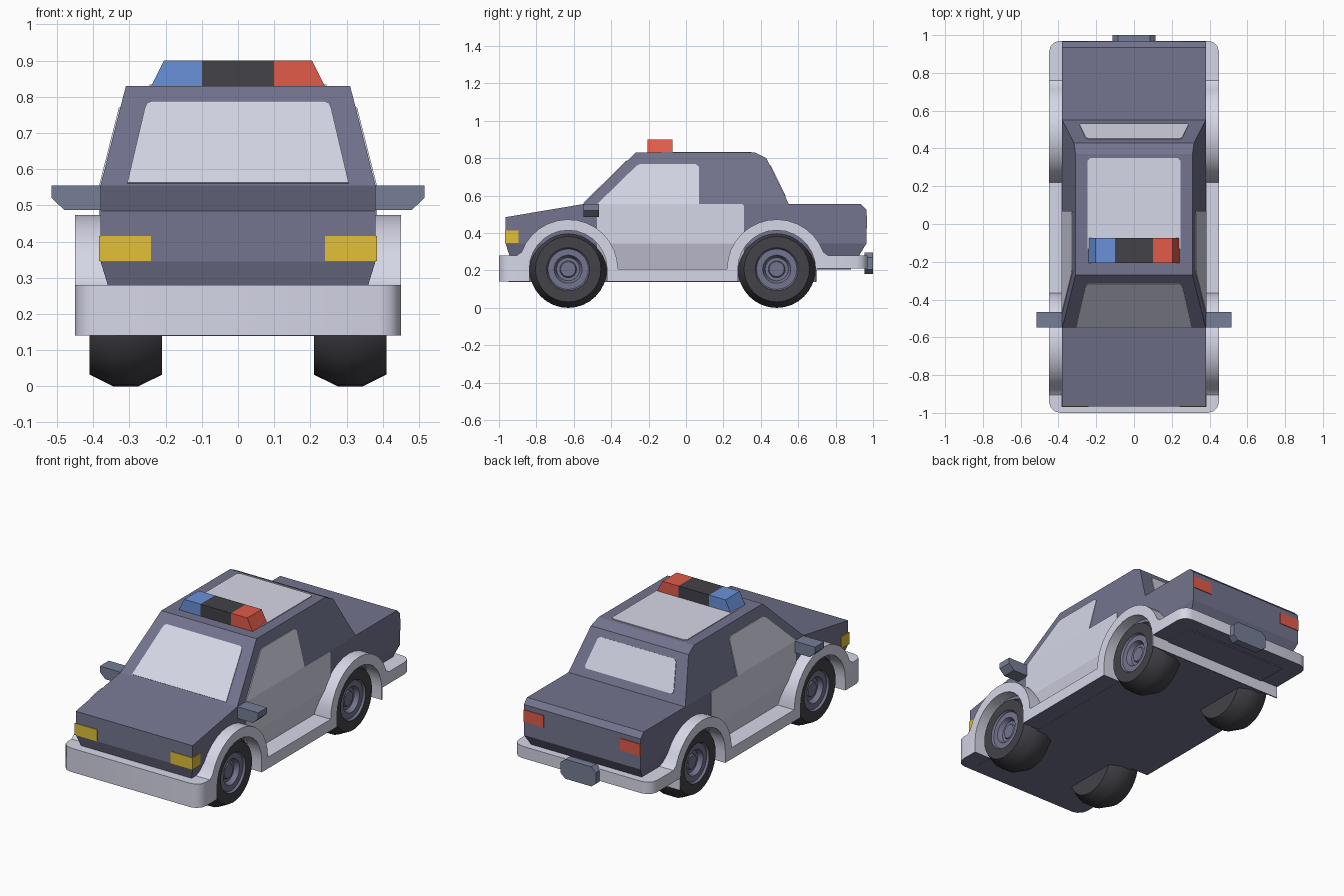
import bpy, bmesh, math
from mathutils import Vector

if "Cube" in bpy.data.objects:
    bpy.data.objects.remove(bpy.data.objects["Cube"])


def material(name, rgb):
    lin = [((c / 255 + 0.055) / 1.055) ** 2.4 for c in rgb]
    m = bpy.data.materials.new(name)
    m.diffuse_color = (*lin, 1)
    m.use_nodes = True
    m.node_tree.nodes["Principled BSDF"].inputs["Base Color"].default_value = m.diffuse_color
    return m


SLATE = material("slate_body", (115, 116, 142))
LIGHT = material("light_grey", (214, 215, 231))
STEEL = material("steel_grey", (118, 126, 150))
BLACK = material("black_rubber", (66, 66, 72))
YELLOW = material("yellow_lamp", (226, 192, 56))
RED = material("red_lamp", (226, 91, 73))
BLUE = material("blue_lamp", (105, 145, 217))


def finish(name, bm, mats, smooth=False):
    bmesh.ops.recalc_face_normals(bm, faces=bm.faces[:])
    me = bpy.data.meshes.new(name)
    bm.to_mesh(me)
    bm.free()
    for m in mats:
        me.materials.append(m)
    if smooth:
        for p in me.polygons:
            p.use_smooth = True
        me.set_sharp_from_angle(angle=math.radians(35))
    ob = bpy.data.objects.new(name, me)
    bpy.context.collection.objects.link(ob)
    return ob


def ring_solid(a, b):
    """Closed solid between two matching rings of points."""
    bm = bmesh.new()
    va = [bm.verts.new(p) for p in a]
    vb = [bm.verts.new(p) for p in b]
    n = len(va)
    bm.faces.new(va)
    bm.faces.new(vb[::-1])
    for i in range(n):
        j = (i + 1) % n
        bm.faces.new((va[i], vb[i], vb[j], va[j]))
    return bm


def solid(name, a, b, mat):
    return finish(name, ring_solid(a, b), [mat])


def box(name, lo, hi, mat):
    ring = [(lo[0], lo[1]), (hi[0], lo[1]), (hi[0], hi[1]), (lo[0], hi[1])]
    return solid(name, [(x, y, lo[2]) for x, y in ring], [(x, y, hi[2]) for x, y in ring], mat)


def half_width(z):
    if z > 0.555:
        return 0.38 - 0.07 * (z - 0.555) / 0.275
    if z < 0.345:
        return 0.38 - 0.02 * (0.345 - z) / 0.065
    return 0.38


# Body shell: side profiles whose width follows the height
shells = {
    "cabin": [(-.55, .555), (-.27, .83), (.37, .83), (.43, .80), (.55, .555)],
    "body": [(-.965, .345), (-.965, .485), (-.55, .555), (.935, .555), (.965, .525), (.965, .345)],
    "lower_body": [(-.965, .345), (.965, .345), (.88, .205), (-.92, .205)],
}
for name, prof in shells.items():
    solid(name, [(-half_width(z), y, z) for y, z in prof],
          [(half_width(z), y, z) for y, z in prof], SLATE)

# Side windows and doors: thin plates lying on the shell
side_plates = {
    "side_window": [(-.475, .555), (-.265, .76), (-.245, .77), (.05, .77), (.07, .755), (.07, .555)],
    "door": [(-.475, .555), (.30, .555), (.31, .545), (.31, .345), (-.475, .345)],
    "door_base": [(-.475, .345), (.31, .345), (.31, .205), (-.475, .205)],
}
for s, side in ((-1, "left"), (1, "right")):
    for name, prof in side_plates.items():
        solid(f"{side}_{name}", [(s * (half_width(z) - .003), y, z) for y, z in prof],
              [(s * (half_width(z) + .004), y, z) for y, z in prof], LIGHT)


# Windscreen, rear window and roof panel: thin plates
def plate(name, pts, normal):
    n = Vector(normal).normalized()
    solid(name, [Vector(p) - n * .003 for p in pts], [Vector(p) + n * .004 for p in pts], LIGHT)


def mirrored(half):
    return half + [(-x, z) for x, z in half[::-1]]


screen = mirrored([(.306, .56), (.258, .765), (.252, .78), (.24, .785)])
plate("windscreen", [(x, -.55 + .28 * (z - .555) / .275, z) for x, z in screen], (0, -.275, .28))
rear = mirrored([(.28, .597), (.288, .61), (.255, .75), (.24, .762)])
plate("rear_window", [(x, .43 + .12 * (.80 - z) / .245, z) for x, z in rear], (0, .245, .12))
roof = mirrored([(.245, -.13), (.245, .335), (.23, .35)])
plate("roof_panel", [(x, y, .83) for x, y in roof], (0, 0, 1))

# Wrap-around bumper, sills and wheel arches from one side profile
WHEELS = (-.63, .485)
WZ, R_OUT, R_IN = .207, .266, .208


def arc(cy, r, a0, a1, n=14):
    return [(cy + r * math.cos(math.radians(a0 + (a1 - a0) * i / n)),
             WZ + r * math.sin(math.radians(a0 + (a1 - a0) * i / n))) for i in range(n + 1)]


prof = [(-1, .14), (-1, .28), (-.905, .28)] + arc(WHEELS[0], R_OUT, 160, 0)
prof += arc(WHEELS[1], R_OUT, 180, 20) + [(.76, .28), (.97, .28), (.97, .21), (.70, .21), (.70, .14)]
for cy in WHEELS[::-1]:
    prof += [(cy + R_IN, .14)] + arc(cy, R_IN, 0, 180) + [(cy - R_IN, .14)]
bm = ring_solid([(-.45, y, z) for y, z in prof], [(.45, y, z) for y, z in prof])
corners = [e for e in bm.edges
           if abs(e.verts[0].co.y - e.verts[1].co.y) < 1e-4
           and abs(e.verts[0].co.x - e.verts[1].co.x) < 1e-4
           and (e.verts[0].co.y < -.99 or e.verts[0].co.y > .96)]
bmesh.ops.bevel(bm, geom=corners, offset=.06, segments=3, profile=.5, affect='EDGES')
bm.normal_update()
for f in bm.faces:  # flat undersides take the body colour
    if all(v.co.z < .145 for v in f.verts) or all(abs(v.co.z - .21) < .001 for v in f.verts):
        f.material_index = 1
finish("bumper_and_arches", bm, [LIGHT, SLATE], smooth=True)
box("floor_pan", (-.34, -.95, .139), (.34, .695, .25), SLATE)


# Wheels: turned profile of (radius, x) with the hub as second colour
def wheel(name, s, cy, n=32):
    turned = [(.10, .21), (.175, .21), (.207, .275), (.207, .345), (.175, .41), (.115, .41),
              (.108, .398), (.075, .398), (.062, .372), (.045, .372), (.04, .38)]
    bm = bmesh.new()
    rings = []
    for r, x in turned:
        rings.append([bm.verts.new((s * x, cy + r * math.cos(2 * math.pi * i / n),
                                    WZ + r * math.sin(2 * math.pi * i / n))) for i in range(n)])
    for k in range(len(rings) - 1):
        for i in range(n):
            j = (i + 1) % n
            f = bm.faces.new((rings[k][i], rings[k][j], rings[k + 1][j], rings[k + 1][i]))
            f.material_index = 1 if k >= 5 else 0
    bm.faces.new(rings[0])
    bm.faces.new(rings[-1]).material_index = 1
    finish(name, bm, [BLACK, SLATE], smooth=True)


for s, side in ((-1, "left"), (1, "right")):
    wheel(f"front_{side}_wheel", s, WHEELS[0])
    wheel(f"rear_{side}_wheel", s, WHEELS[1])
    # Wing mirror with a cut lower corner
    m = [(.34, .555), (.515, .555), (.515, .52), (.48, .487), (.34, .487)]
    solid(f"{side}_mirror", [(s * x, -.548, z) for x, z in m], [(s * x, -.465, z) for x, z in m], STEEL)
    # Headlamps wrap the corner, tail lamps are thin plates
    x0, x1 = sorted((s * .24, s * .384))
    box(f"{side}_headlamp", (x0, -.969, .346), (x1, -.895, .415), YELLOW)
    x0, x1 = sorted((s * .25, s * .38))
    box(f"{side}_tail_lamp", (x0, .962, .425), (x1, .969, .495), RED)

# Roof light bar: two sloped lamps and a dark middle
for name, s, mat in (("blue_beacon", -1, BLUE), ("red_beacon", 1, RED)):
    p = [(.10, .828), (.241, .828), (.205, .90), (.10, .90)]
    solid(name, [(s * x, -.207, z) for x, z in p], [(s * x, -.073, z) for x, z in p], mat)
box("beacon_middle", (-.10, -.207, .828), (.10, -.073, .90), BLACK)

# Rear plate with cut corners
p = mirrored([(.085, .18), (.115, .205), (.115, .27), (.085, .295)])
solid("rear_plate", [(x, .955, z) for x, z in p], [(x, 1.0, z) for x, z in p], STEEL)
